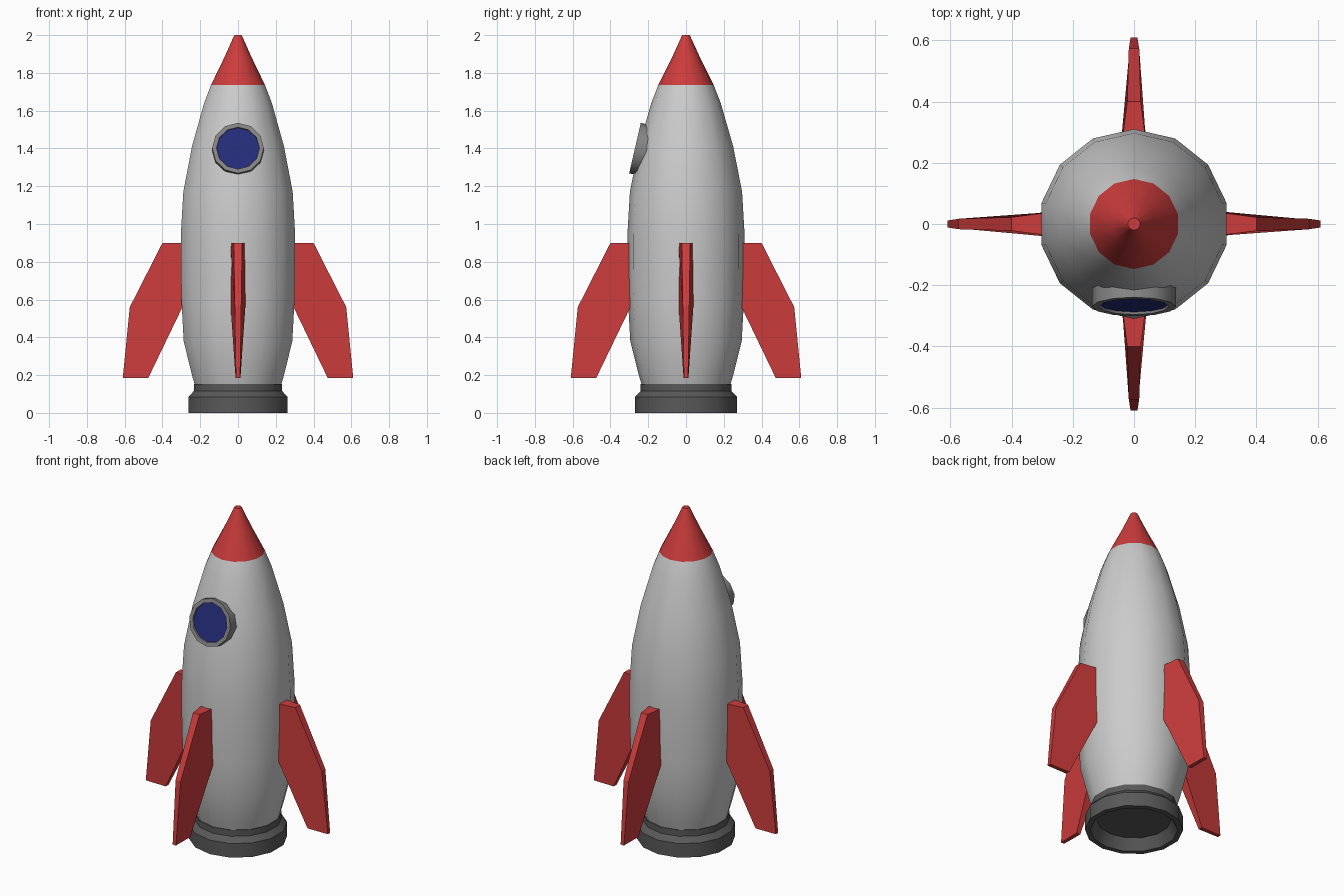
import bpy, bmesh, math
from mathutils import Matrix, Vector

cube = bpy.data.objects.get("Cube")
if cube:
    bpy.data.objects.remove(cube, do_unlink=True)


def material(name, r, g, b):
    m = bpy.data.materials.new(name)
    m.use_nodes = True
    m.diffuse_color = (r, g, b, 1)
    m.node_tree.nodes["Principled BSDF"].inputs["Base Color"].default_value = (r, g, b, 1)
    return m


red = material("red paint", 0.61, 0.045, 0.045)
white = material("pale grey hull", 0.6, 0.6, 0.6)
dark = material("dark metal", 0.1, 0.1, 0.1)
grey = material("grey metal", 0.24, 0.24, 0.24)
blue = material("blue glass", 0.018, 0.028, 0.2)


def make_object(name, bm, mats, smooth=None):
    bmesh.ops.recalc_face_normals(bm, faces=bm.faces)
    mesh = bpy.data.meshes.new(name)
    bm.to_mesh(mesh)
    bm.free()
    for m in mats:
        mesh.materials.append(m)
    ob = bpy.data.objects.new(name, mesh)
    bpy.context.collection.objects.link(ob)
    if smooth:
        bpy.ops.object.select_all(action='DESELECT')
        ob.select_set(True)
        bpy.context.view_layer.objects.active = ob
        bpy.ops.object.shade_smooth_by_angle(angle=math.radians(smooth))
    return ob


def lathe(profile, sides):
    """Spin (radius, height) points about z and cap both ends."""
    bm = bmesh.new()
    rings = []
    for r, z in profile:
        angles = [math.pi / 2 + math.tau * i / sides for i in range(sides)]
        rings.append([bm.verts.new((r * math.cos(a), r * math.sin(a), z)) for a in angles])
    for low, high in zip(rings, rings[1:]):
        for i in range(sides):
            j = (i + 1) % sides
            bm.faces.new((low[i], low[j], high[j], high[i]))
    bm.faces.new(rings[0])
    bm.faces.new(rings[-1])
    return bm


# Hull with red nose
SIDES = 14
NOSE = 1.735
bm = lathe([(0.232, 0.14), (0.25, 0.2), (0.295, 0.38), (0.306, 0.58), (0.31, 0.76),
            (0.31, 0.95), (0.297, 1.17), (0.25, 1.41), (0.184, 1.64),
            (0.147, NOSE), (0.075, 1.88), (0.02, 2.0)], SIDES)
for f in bm.faces:
    f.material_index = int(f.calc_center_median().z > NOSE)
make_object("hull", bm, [white, red], 30)

# Engine nozzle, hollow underneath
bm = lathe([(0.205, 0.065), (0.24, 0.0), (0.27, 0.0), (0.27, 0.085), (0.24, 0.115),
            (0.24, 0.152), (0.2, 0.152)], SIDES)
make_object("engine_nozzle", bm, [dark], 30)

# Four tapered fins: (distance out, height, half thickness)
FIN = [(0.27, 0.9, 0.039), (0.4, 0.9, 0.022), (0.573, 0.56, 0.017),
       (0.61, 0.185, 0.011), (0.475, 0.185, 0.013), (0.27, 0.61, 0.042)]
for k, name in enumerate(["left_fin", "back_fin", "right_fin", "front_fin"]):
    bm = bmesh.new()
    a = [bm.verts.new((x, t, z)) for x, z, t in FIN]
    b = [bm.verts.new((x, -t, z)) for x, z, t in FIN]
    bm.faces.new(a)
    bm.faces.new(b[::-1])
    for i in range(len(FIN)):
        j = (i + 1) % len(FIN)
        bm.faces.new((a[i], b[i], b[j], a[j]))
    bm.transform(Matrix.Rotation(k * math.pi / 2, 4, 'Z'))
    make_object(name, bm, [red])

# Porthole: rim and recessed glass, tilted to follow the hull
tilt = Matrix.Translation(Vector((0, -0.27, 1.402))) @ Matrix.Rotation(math.radians(77), 4, 'X')
bm = lathe([(0.137, -0.085), (0.137, 0.0), (0.114, 0.0), (0.112, -0.008)], 12)
for f in bm.faces:
    f.material_index = int(len(f.verts) == 12 and f.calc_center_median().z > -0.05)
bm.transform(tilt)
make_object("porthole", bm, [grey, blue], 31)
